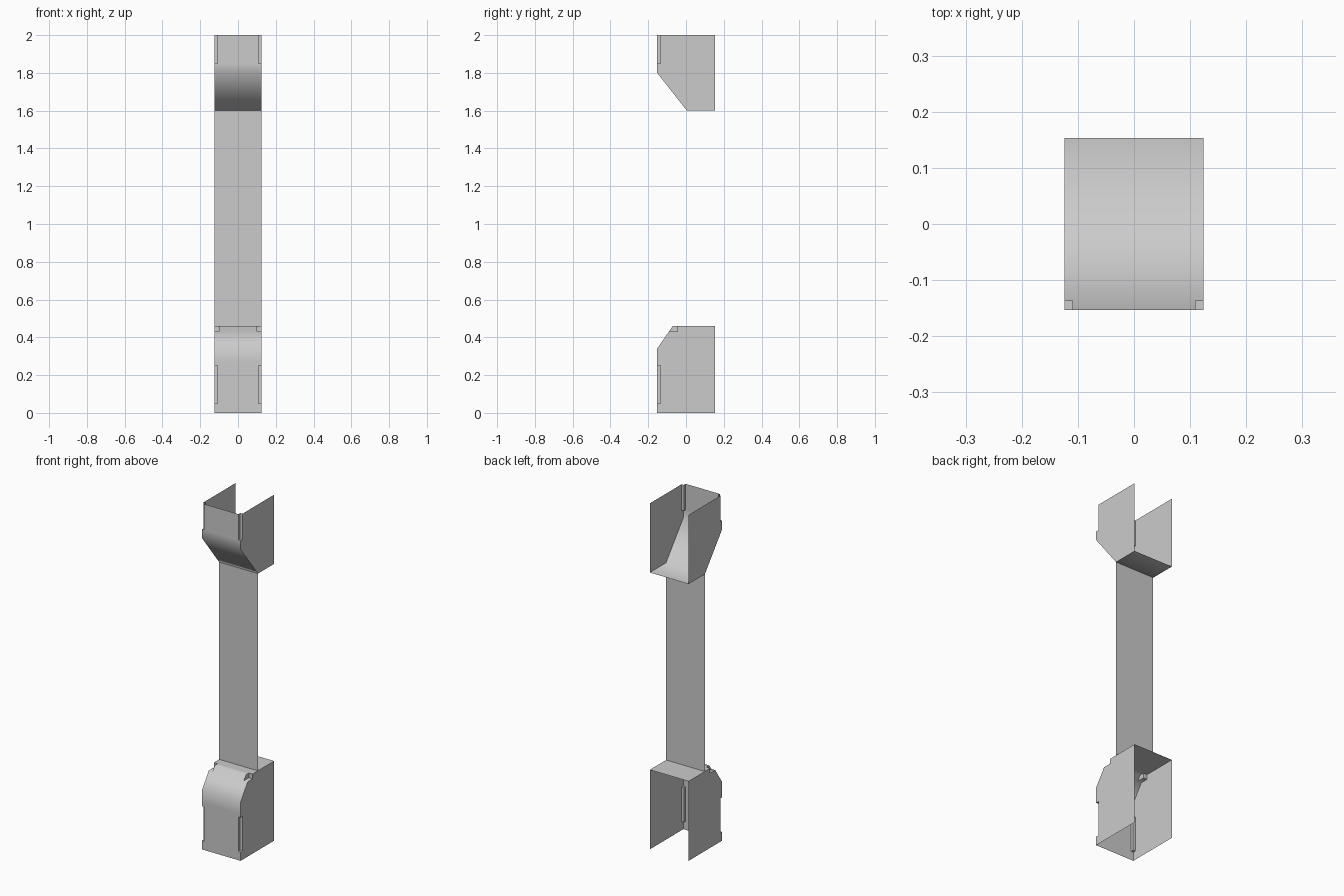
import bpy, bmesh
from math import radians

if "Cube" in bpy.data.objects:
    bpy.data.objects.remove(bpy.data.objects["Cube"])

HW, HD = 0.124, 0.153   # half width, half depth


def add_mesh(name, bm):
    me = bpy.data.meshes.new(name)
    bm.to_mesh(me)
    bm.free()
    ob = bpy.data.objects.new(name, me)
    bpy.context.collection.objects.link(ob)
    return ob


def extrude_profile(name, pts):
    """Closed solid from a (y, z) side profile, extruded across x."""
    bm = bmesh.new()
    f = bm.faces.new([bm.verts.new((-HW, y, z)) for y, z in pts])
    r = bmesh.ops.extrude_face_region(bm, geom=[f])
    bmesh.ops.translate(bm, vec=(2 * HW, 0, 0),
                        verts=[v for v in r["geom"] if isinstance(v, bmesh.types.BMVert)])
    bmesh.ops.recalc_face_normals(bm, faces=bm.faces)
    return add_mesh(name, bm)


def cut_notches(ob, x_in, y_in, z0, z1):
    """Recess both front corners, from x_in outwards and y_in forwards."""
    bm = bmesh.new()
    for s in (-1, 1):
        vs = bmesh.ops.create_cube(bm, size=1)["verts"]
        for v in vs:
            v.co.x = s * (x_in if v.co.x < 0 else HW + 0.1)
            v.co.y = -0.4 if v.co.y < 0 else y_in
            v.co.z = z0 if v.co.z < 0 else z1
    bmesh.ops.recalc_face_normals(bm, faces=bm.faces)
    cutter = add_mesh("notch_cutter", bm)
    cutter.hide_render = True
    mod = ob.modifiers.new("notch", 'BOOLEAN')
    mod.operation, mod.solver, mod.object = 'DIFFERENCE', 'EXACT', cutter
    bpy.context.view_layer.objects.active = ob
    bpy.ops.object.modifier_apply(modifier=mod.name)
    bpy.data.objects.remove(cutter)


def open_sides(ob, z_open):
    """Turn the solid into a shell, open at the back and at height z_open."""
    bm = bmesh.new()
    bm.from_mesh(ob.data)
    gone = [f for f in bm.faces
            if all(abs(v.co.y - HD) < 1e-4 for v in f.verts)
            or all(abs(v.co.z - z_open) < 1e-4 for v in f.verts)]
    bmesh.ops.delete(bm, geom=gone, context='FACES')
    bm.to_mesh(ob.data)
    bm.free()
    bpy.ops.object.select_all(action='DESELECT')
    ob.select_set(True)
    bpy.context.view_layer.objects.active = ob
    bpy.ops.object.shade_smooth_by_angle(angle=radians(60))


# Lower housing: sloped shoulder, open bottom and back
lower = extrude_profile("lower_housing", [(-HD, 0), (-HD, 0.27), (-HD, 0.34),
                                          (-0.07, 0.46), (HD, 0.46), (HD, 0)])
cut_notches(lower, 0.109, -0.136, 0.05, 0.25)
cut_notches(lower, 0.10, -0.044, 0.432, 0.6)
open_sides(lower, 0)

# Upper housing: sloped underside, open top and back
upper = extrude_profile("upper_housing", [(-HD, 2), (-HD, 1.85), (-HD, 1.8),
                                          (0.005, 1.6), (HD, 1.6), (HD, 2)])
cut_notches(upper, 0.109, -0.136, 1.85, 2.2)
open_sides(upper, 2)

# Single sheet joining the two housings
bm = bmesh.new()
bm.faces.new([bm.verts.new(c) for c in ((-HW, 0.005, 0.46), (HW, 0.005, 0.46),
                                        (HW, 0.005, 1.6), (-HW, 0.005, 1.6))])
add_mesh("back_panel", bm)
